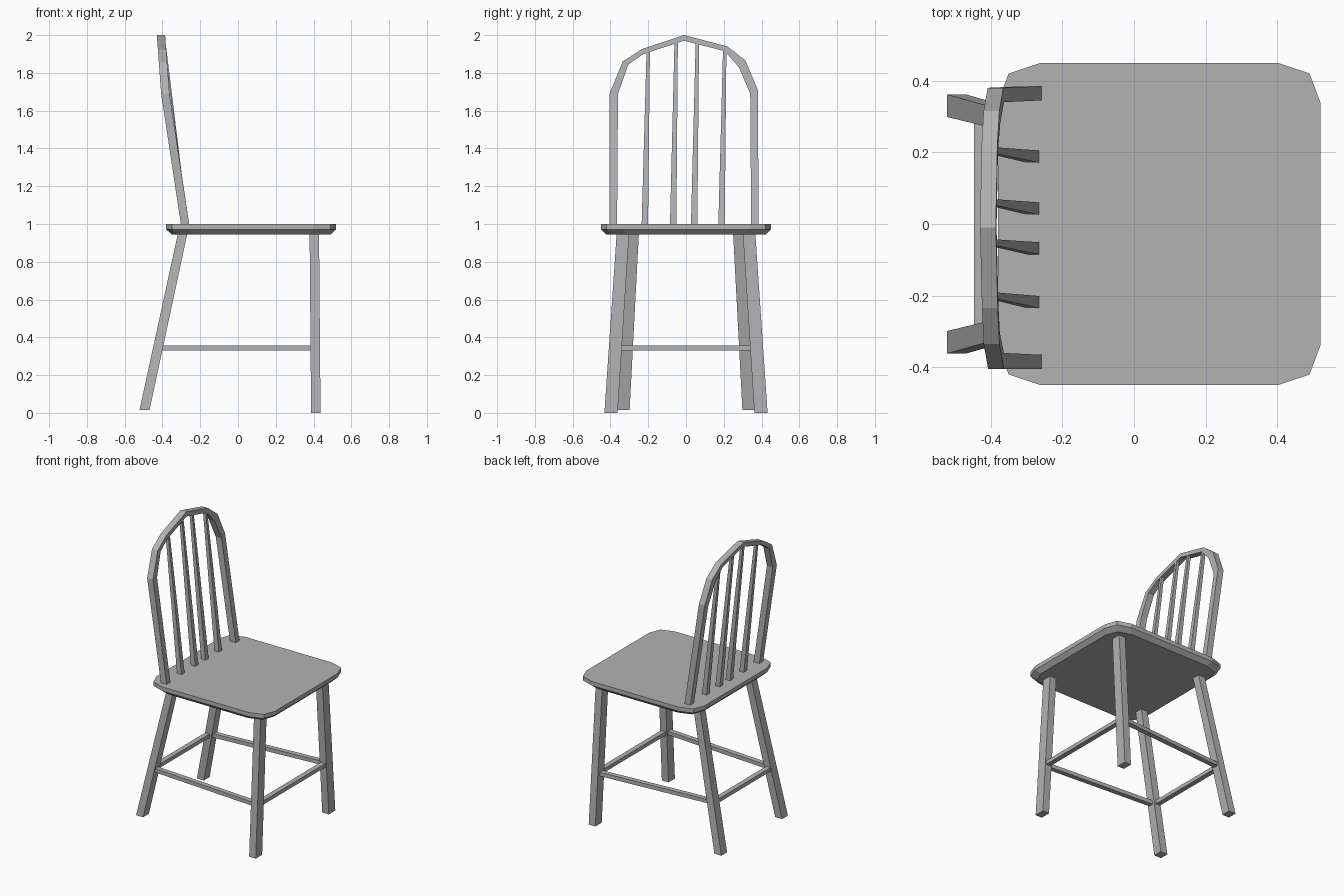
import bpy
import bmesh

cube = bpy.data.objects.get("Cube")
if cube:
    bpy.data.objects.remove(cube, do_unlink=True)

GREY = (0.45, 0.45, 0.45, 1)
mat = bpy.data.materials.new("plain grey")
mat.use_nodes = True
mat.diffuse_color = GREY
mat.node_tree.nodes["Principled BSDF"].inputs["Base Color"].default_value = GREY


def loft(name, rings):
    """Skin a closed solid through rings of equal point count."""
    bm = bmesh.new()
    loops = [[bm.verts.new(p) for p in ring] for ring in rings]
    n = len(loops[0])
    for a, b in zip(loops, loops[1:]):
        for i in range(n):
            j = (i + 1) % n
            bm.faces.new((a[i], a[j], b[j], b[i]))
    bm.faces.new(loops[0][::-1])
    bm.faces.new(loops[-1])
    bmesh.ops.recalc_face_normals(bm, faces=bm.faces)
    mesh = bpy.data.meshes.new(name)
    bm.to_mesh(mesh)
    bm.free()
    mesh.materials.append(mat)
    obj = bpy.data.objects.new(name, mesh)
    bpy.context.collection.objects.link(obj)
    return obj


def rect(x, y, z, w, d):
    """Level rectangle centred on a point."""
    return [(x + sx * w / 2, y + sy * d / 2, z)
            for sx, sy in ((-1, -1), (1, -1), (1, 1), (-1, 1))]


def bar(name, start, end, axis, width=0.034, height=0.026):
    """Straight stretcher with upright ends, running mainly along axis."""
    rings = []
    for p in (start, end):
        ring = []
        for s, t in ((-1, -1), (1, -1), (1, 1), (-1, 1)):
            q = list(p)
            q[1 - axis] += s * width / 2
            q[2] += t * height / 2
            ring.append(tuple(q))
        rings.append(ring)
    return loft(name, rings)


# Seat: clipped-corner slab with a bevelled underside
CX = 0.07


def seat_ring(inset, z):
    quarter = [(0.45, 0.34), (0.42, 0.42), (0.33, 0.45)]
    ring = []
    for sx, sy in ((1, 1), (-1, 1), (-1, -1), (1, -1)):
        corner = quarter if sx == sy else quarter[::-1]
        ring += [(CX + sx * (x - inset), sy * (y - inset), z) for x, y in corner]
    return ring


loft("seat", [seat_ring(0.028, 0.945), seat_ring(0, 0.972), seat_ring(0, 1.0)])

# Legs and side stretchers
BAR_Z = 0.343
for side, s in (("left", 1), ("right", -1)):
    loft("front_leg_" + side, [rect(0.412, s * 0.397, 0.0, 0.05, 0.07),
                               rect(0.404, s * 0.334, 0.95, 0.05, 0.066)])
    loft("back_leg_" + side, [rect(-0.495, s * 0.33, 0.015, 0.053, 0.063),
                              rect(-0.293, s * 0.277, 0.95, 0.05, 0.055)])
    bar("side_stretcher_" + side, (-0.42, s * 0.312, BAR_Z),
        (0.409, s * 0.372, BAR_Z), 0)

# Cross stretchers
bar("front_stretcher", (0.409, -0.36, BAR_Z), (0.409, 0.36, BAR_Z), 1)
bar("back_stretcher", (-0.43, -0.305, BAR_Z), (-0.43, 0.305, BAR_Z), 1)


# Bent back hoop, leaning backwards with a kink at the shoulders
def lean(z):
    if z < 1.69:
        return -0.279 - 0.106 * (z - 0.99) / 0.7
    return -0.385 - 0.022 * (z - 1.69) / 0.3


outer = [(-0.405, 0.98), (-0.405, 1.69), (-0.335, 1.86), (-0.235, 1.925), (-0.01, 2.0),
         (0.22, 1.94), (0.315, 1.865), (0.38, 1.71), (0.385, 0.98)]
inner = [(-0.365, 0.98), (-0.36, 1.69), (-0.305, 1.845), (-0.225, 1.90), (-0.01, 1.97),
         (0.205, 1.915), (0.28, 1.83), (0.34, 1.69), (0.345, 0.98)]
D = 0.022
loft("back_hoop", [[(lean(oz) - D, oy, oz), (lean(oz) + D, oy, oz),
                    (lean(iz) + D, iy, iz), (lean(iz) - D, iy, iz)]
                   for (oy, oz), (iy, iz) in zip(outer, inner)])

# Tapered spindles
for i, (y0, y1, top) in enumerate([(-0.218, -0.2, 1.912), (-0.068, -0.052, 1.965),
                                   (0.043, 0.06, 1.955), (0.188, 0.205, 1.925)]):
    loft("spindle_%d" % (i + 1), [rect(-0.281, y0, 0.99, 0.034, 0.034),
                                  rect(-0.394, y1, top, 0.02, 0.018)])
